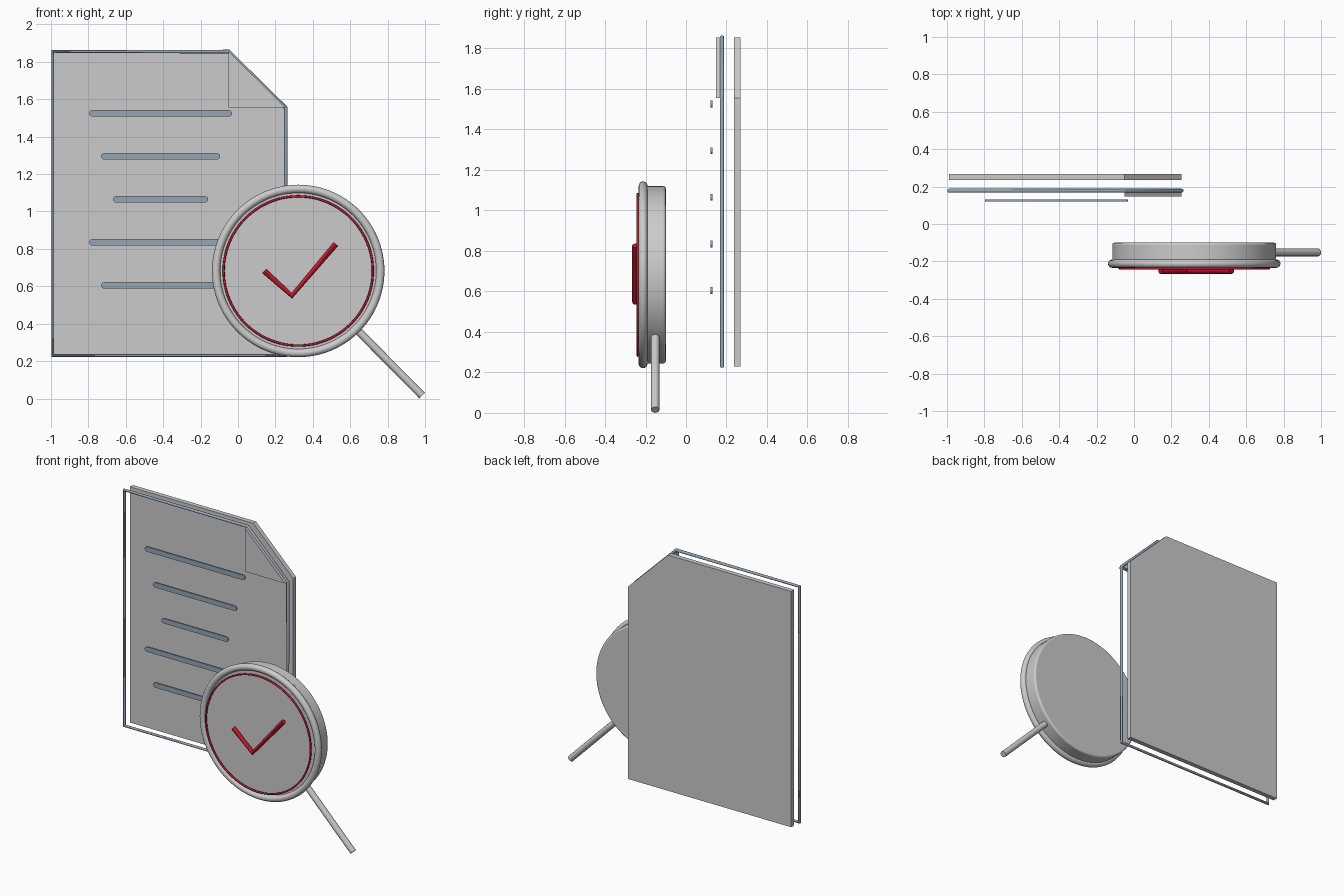
import bpy, bmesh
from math import sin, cos, pi
from mathutils import Vector

if "Cube" in bpy.data.objects:
    bpy.data.objects.remove(bpy.data.objects["Cube"])


def material(name, rgb):
    m = bpy.data.materials.new(name)
    m.diffuse_color = (*rgb, 1)
    m.use_nodes = True
    m.node_tree.nodes["Principled BSDF"].inputs["Base Color"].default_value = m.diffuse_color
    return m


SLATE = material("slate", (0.30, 0.38, 0.46))
RED = material("red", (0.50, 0.01, 0.03))
CX, CZ = 0.322, 0.682  # lens centre


def finish(ob, mat, smooth=True):
    bpy.ops.object.select_all(action='DESELECT')
    ob.select_set(True)
    bpy.context.view_layer.objects.active = ob
    if ob.type == 'CURVE':
        bpy.ops.object.convert(target='MESH')
        ob = bpy.context.object
    if mat:
        ob.data.materials.clear()
        ob.data.materials.append(mat)
    if smooth:
        bpy.ops.object.shade_smooth_by_angle(angle=0.6)
    return ob


def plate(name, outline, y0, y1, mat=None, smooth=False):
    """Extrude an x/z outline from y0 to y1."""
    bm = bmesh.new()
    face = bm.faces.new([bm.verts.new((x, y0, z)) for x, z in outline])
    ext = bmesh.ops.extrude_face_region(bm, geom=[face])
    verts = [v for v in ext["geom"] if isinstance(v, bmesh.types.BMVert)]
    bmesh.ops.translate(bm, verts=verts, vec=(0, y1 - y0, 0))
    bmesh.ops.recalc_face_normals(bm, faces=bm.faces)
    me = bpy.data.meshes.new(name)
    bm.to_mesh(me)
    bm.free()
    ob = bpy.data.objects.new(name, me)
    bpy.context.collection.objects.link(ob)
    return finish(ob, mat, smooth)


def tube(name, path, y, radius, mat=None, cyclic=False):
    """Round tube along an x/z path at depth y."""
    cu = bpy.data.curves.new(name, 'CURVE')
    cu.dimensions = '3D'
    cu.bevel_depth = radius
    cu.bevel_resolution = 4
    cu.use_fill_caps = not cyclic
    sp = cu.splines.new('POLY')
    sp.points.add(len(path) - 1)
    for p, (x, z) in zip(sp.points, path):
        p.co = (x, y, z, 1)
    sp.use_cyclic_u = cyclic
    ob = bpy.data.objects.new(name, cu)
    bpy.context.collection.objects.link(ob)
    return finish(ob, mat)


def ring(name, y, major, minor, mat=None):
    bpy.ops.mesh.primitive_torus_add(
        major_radius=major, minor_radius=minor, major_segments=96,
        minor_segments=16, location=(CX, y, CZ), rotation=(pi / 2, 0, 0))
    ob = bpy.context.object
    ob.name = name
    return finish(ob, mat)


# Page sheet, floating outline and folded corner
page = [(-0.99, 0.23), (0.255, 0.23), (0.255, 1.555), (-0.05, 1.855), (-0.99, 1.855)]
plate("page", page, 0.236, 0.268)
tube("page_outline", page, 0.178, 0.0105, SLATE, cyclic=True)
plate("folded_corner", [(-0.05, 1.555), (0.255, 1.555), (-0.05, 1.855)], 0.148, 0.176)

# Text bars with rounded ends
R = 0.017
for i, half in enumerate((0.382, 0.318, 0.254, 0.382, 0.318)):
    z = 1.525 - 0.23 * i
    outline = []
    for side in (1, -1):
        for k in range(9):
            a = -pi / 2 + pi * k / 8
            outline.append((-0.414 + side * (half - R + R * cos(a)), z + side * R * sin(a)))
    plate(f"text_bar_{i + 1}", outline, 0.12, 0.131, SLATE, smooth=True)

# Magnifier lens body with softened rim
bpy.ops.mesh.primitive_cylinder_add(vertices=96, radius=0.438, depth=0.11,
                                    location=(CX, -0.155, CZ), rotation=(pi / 2, 0, 0))
lens = bpy.context.object
lens.name = "lens_body"
bev = lens.modifiers.new("rim", 'BEVEL')
bev.width = 0.012
bev.segments = 3
bev.limit_method = 'ANGLE'
finish(lens, None)

# Rims and handle
ring("lens_rim", -0.212, 0.439, 0.022)
ring("red_ring", -0.238, 0.399, 0.006, RED)
d = Vector((1, -1)).normalized()
tube("handle", [(CX + d.x * 0.41, CZ + d.y * 0.41), (0.985, 0.015)], -0.152, 0.021)

# Check mark
tube("check_mark", [(0.14, 0.682), (0.288, 0.55), (0.523, 0.826)], -0.25, 0.016, RED)
